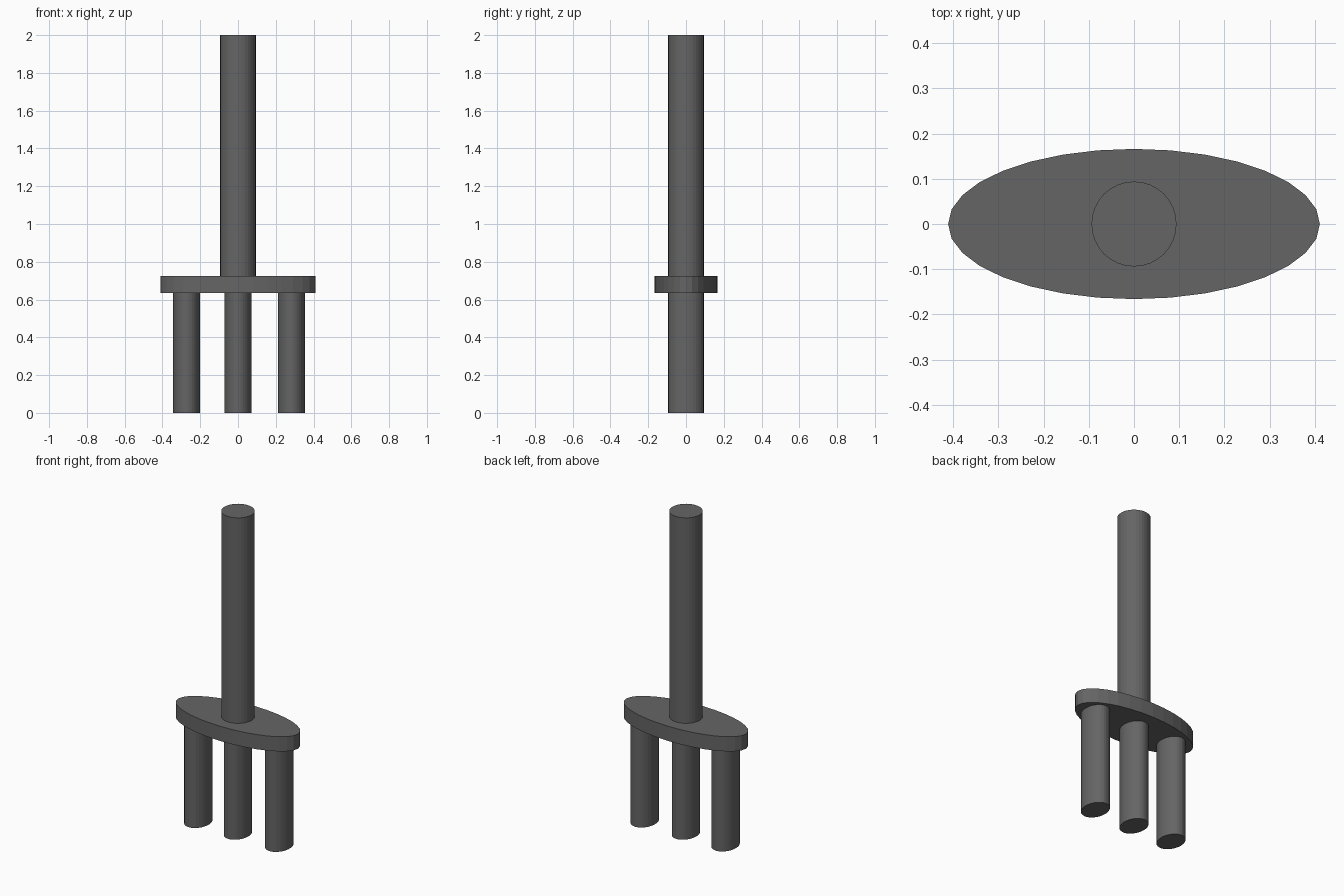
import bpy

if "Cube" in bpy.data.objects:
    bpy.data.objects.remove(bpy.data.objects["Cube"])

# Single dark grey colour
grey = bpy.data.materials.new("dark_grey")
grey.diffuse_color = (0.13, 0.13, 0.13, 1)
grey.use_nodes = True
grey.node_tree.nodes["Principled BSDF"].inputs["Base Color"].default_value = grey.diffuse_color


def oval_cylinder(name, x, rx, ry, z0, z1):
    """Flat-shaded 32-sided cylinder with an elliptical section."""
    bpy.ops.mesh.primitive_cylinder_add(
        vertices=32, radius=1, depth=1, location=(x, 0, (z0 + z1) / 2))
    obj = bpy.context.object
    obj.name = name
    obj.scale = (rx, ry, z1 - z0)
    bpy.ops.object.transform_apply(location=False, rotation=False, scale=True)
    obj.data.materials.append(grey)
    return obj


# Upright pole
oval_cylinder("pole", 0, 0.094, 0.094, 0.725, 2.0)

# Oval plate
oval_cylinder("plate", 0, 0.411, 0.166, 0.634, 0.725)

# Three prongs below the plate
for name, x in (("left_prong", -0.272), ("middle_prong", 0), ("right_prong", 0.283)):
    oval_cylinder(name, x, 0.072, 0.094, 0.0, 0.634)
